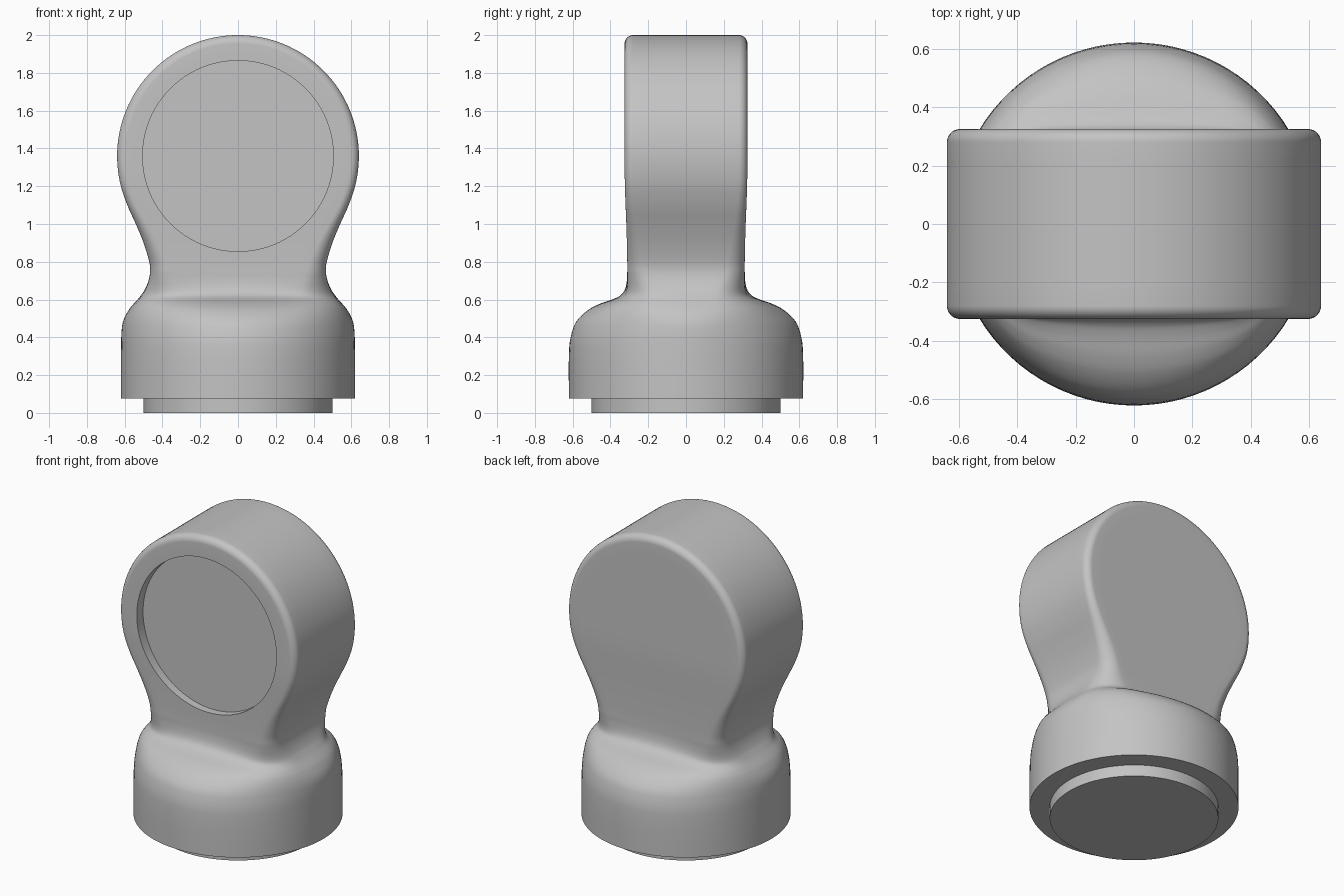
import bpy, bmesh, math
from mathutils import Matrix

cube = bpy.data.objects.get("Cube")
if cube:
    bpy.data.objects.remove(cube, do_unlink=True)

grey = bpy.data.materials.new("plain grey")
grey.use_nodes = True
grey.diffuse_color = (0.55, 0.55, 0.55, 1)
grey.node_tree.nodes["Principled BSDF"].inputs["Base Color"].default_value = (0.55, 0.55, 0.55, 1)

HEAD_Z, HEAD_R = 1.36, 0.64

# Body sections: height, half width, half depth, corner radius, roundness (1 = ellipse)
SECTIONS = [
    (0.075, 0.620, 0.620, 0.20, 1.0),
    (0.35, 0.619, 0.618, 0.20, 1.0),
    (0.45, 0.615, 0.597, 0.20, 1.0),
    (0.50, 0.603, 0.568, 0.20, 0.95),
    (0.55, 0.575, 0.510, 0.20, 0.80),
    (0.58, 0.550, 0.450, 0.19, 0.65),
    (0.60, 0.532, 0.392, 0.18, 0.50),
    (0.62, 0.516, 0.350, 0.17, 0.35),
    (0.65, 0.495, 0.325, 0.15, 0.18),
    (0.70, 0.474, 0.313, 0.12, 0.05),
    (0.75, 0.465, 0.311, 0.10, 0.0),
    (0.80, 0.470, 0.311, 0.09, 0.0),
    (0.90, 0.500, 0.313, 0.075, 0.0),
    (1.00, 0.541, 0.316, 0.06, 0.0),
    (1.10, 0.586, 0.320, 0.05, 0.0),
    (1.22, 0.625, 0.324, 0.045, 0.0),
    (HEAD_Z, HEAD_R, 0.325, 0.045, 0.0),
]


def smooth_sections(rows, steps=4):
    """Cubic interpolation of the section table, level at both ends."""
    def slope(i, k):
        if i in (0, len(rows) - 1):
            return 0.0
        return (rows[i + 1][k] - rows[i - 1][k]) / (rows[i + 1][0] - rows[i - 1][0])
    out = []
    for i in range(len(rows) - 1):
        a, b = rows[i], rows[i + 1]
        h = b[0] - a[0]
        for s in range(steps):
            u = s / steps
            row = [a[0] + h * u]
            for k in range(1, 5):
                row.append((2*u**3 - 3*u**2 + 1) * a[k] + (u**3 - 2*u**2 + u) * h * slope(i, k)
                           + (3*u**2 - 2*u**3) * b[k] + (u**3 - u**2) * h * slope(i + 1, k))
            out.append(row)
    return out + [list(rows[-1])]


def half_section(w, d, r, t, flat=9, corner=10, side=8):
    """Right half of a section, from the front middle to the back middle."""
    pts = [((w - r) * i / flat, -d) for i in range(flat)]
    for i in range(corner + 1):
        a = -math.pi / 2 + math.pi / 2 * i / corner
        pts.append((w - r + r * math.cos(a), -d + r + r * math.sin(a)))
    pts += [(w, (-d + r) * (1 - 2 * i / side)) for i in range(1, side // 2 + 1)]
    pts += [(x, -y) for x, y in reversed(pts[:-1])]
    n = len(pts) - 1
    t = min(max(t, 0), 1)
    return [(x * (1 - t) + t * w * math.sin(math.pi * i / n),
             y * (1 - t) - t * d * math.cos(math.pi * i / n)) for i, (x, y) in enumerate(pts)]


def bridge(bm, rings, closed):
    for a, b in zip(rings, rings[1:]):
        n = len(a)
        for i in range(n if closed else n - 1):
            j = (i + 1) % n
            bm.faces.new((a[i], a[j], b[j], b[i]))


def finish(bm, name):
    bmesh.ops.recalc_face_normals(bm, faces=bm.faces)
    mesh = bpy.data.meshes.new(name)
    bm.to_mesh(mesh)
    bm.free()
    mesh.materials.append(grey)
    ob = bpy.data.objects.new(name, mesh)
    bpy.context.collection.objects.link(ob)
    return ob


def select_only(ob):
    bpy.ops.object.select_all(action='DESELECT')
    ob.select_set(True)
    bpy.context.view_layer.objects.active = ob


def cylinder(name, radius, depth, matrix):
    bm = bmesh.new()
    bmesh.ops.create_cone(bm, cap_ends=True, segments=96, radius1=radius, radius2=radius,
                          depth=depth, matrix=matrix)
    return finish(bm, name)


# Round base flowing through the neck up to the middle of the head
bm = bmesh.new()
rings = []
for z, w, d, r, t in smooth_sections(SECTIONS):
    half = half_section(w, d, r, t)
    outline = half + [(-x, y) for x, y in half[-2:0:-1]]
    rings.append([bm.verts.new((x, y, z)) for x, y in outline])
bridge(bm, rings, True)
bm.faces.new(rings[0])

# Upper half of the head: the same section turned about the head's middle
half = half_section(*SECTIONS[-1][1:])
TURNS = 64
arcs = []
for k in range(TURNS + 1):
    a = math.pi * k / TURNS
    arcs.append([bm.verts.new((x * math.cos(a), y, HEAD_Z + x * math.sin(a))) for x, y in half])
bridge(bm, arcs, False)
bmesh.ops.remove_doubles(bm, verts=bm.verts, dist=1e-5)
body = finish(bm, "body")

# Shallow round recess in the front of the head
cutter = cylinder("recess_cutter", 0.505, 0.4,
                  Matrix.Translation((0, -0.46, HEAD_Z)) @ Matrix.Rotation(math.pi / 2, 4, 'X'))
cutter.hide_render = True
cut = body.modifiers.new("recess", 'BOOLEAN')
cut.operation = 'DIFFERENCE'
cut.solver = 'EXACT'
cut.object = cutter
select_only(body)
bpy.ops.object.modifier_apply(modifier=cut.name)
bpy.data.objects.remove(cutter, do_unlink=True)

# Foot disc under the base
foot = cylinder("foot_disc", 0.5, 0.08, Matrix.Translation((0, 0, 0.04)))

for ob in (body, foot):
    select_only(ob)
    bpy.ops.object.shade_smooth_by_angle(angle=math.radians(35))
